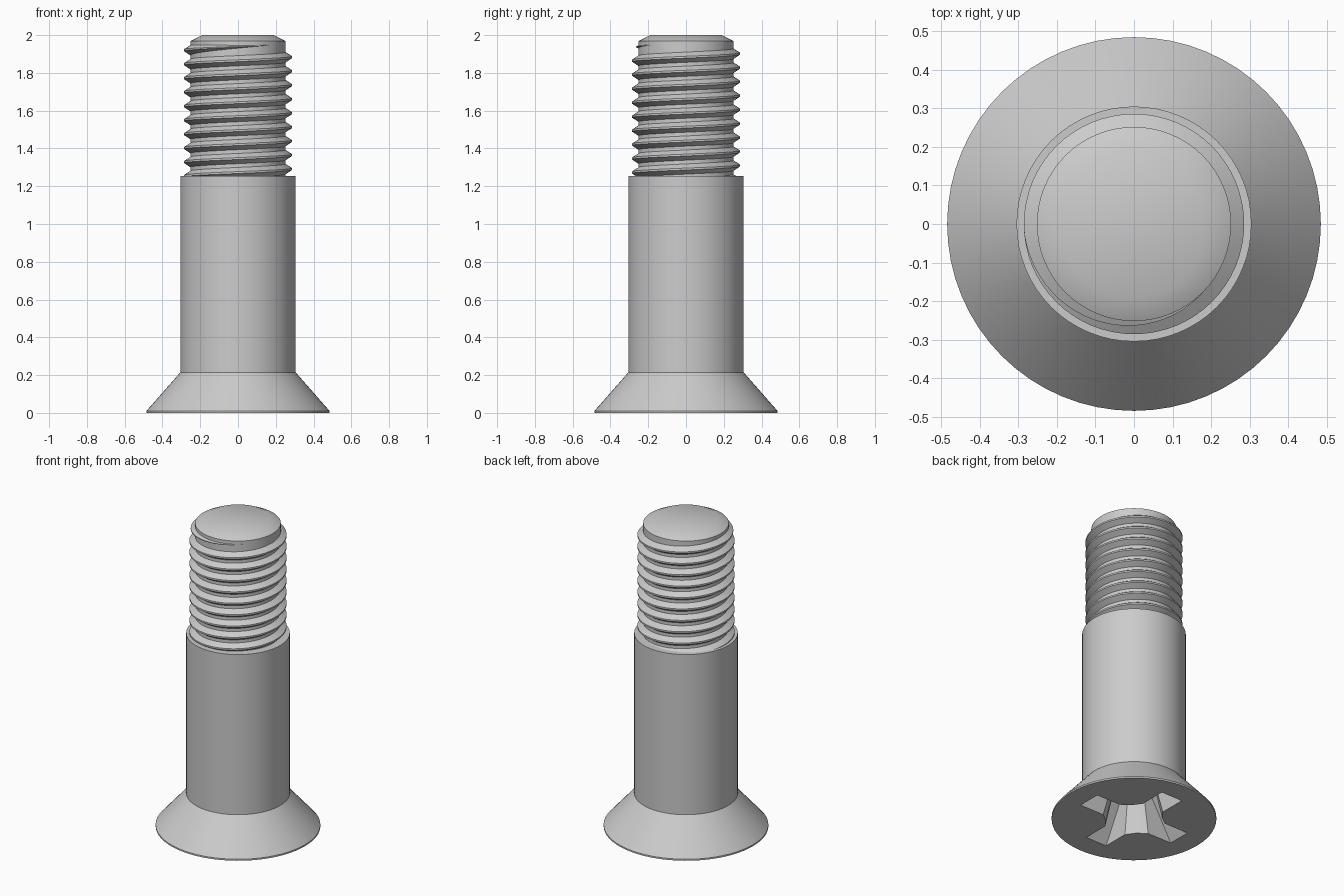
import bpy, bmesh, math

SEGMENTS = 64
PITCH = 0.074
ROOT_R, CREST_R = 0.252, 0.286

if "Cube" in bpy.data.objects:
    bpy.data.objects.remove(bpy.data.objects["Cube"])

steel = bpy.data.materials.new("grey_steel")
steel.use_nodes = True
steel.diffuse_color = (0.6, 0.6, 0.6, 1)
steel.node_tree.nodes["Principled BSDF"].inputs["Base Color"].default_value = (0.6, 0.6, 0.6, 1)


def loft(name, loops, closed=True):
    """Skin a list of point loops and cap both ends."""
    bm = bmesh.new()
    rings = [[bm.verts.new(p) for p in loop] for loop in loops]
    for a, b in zip(rings, rings[1:]):
        n = len(a)
        for i in range(n):
            j = (i + 1) % n
            bm.faces.new((a[i], a[j], b[j], b[i]))
    bm.faces.new(rings[0])
    bm.faces.new(rings[-1])
    bmesh.ops.recalc_face_normals(bm, faces=bm.faces)
    mesh = bpy.data.meshes.new(name)
    bm.to_mesh(mesh)
    bm.free()
    mesh.materials.append(steel)
    obj = bpy.data.objects.new(name, mesh)
    bpy.context.collection.objects.link(obj)
    return obj


def smooth(obj):
    bpy.ops.object.select_all(action="DESELECT")
    obj.select_set(True)
    bpy.context.view_layer.objects.active = obj
    bpy.ops.object.shade_smooth_by_angle(angle=math.radians(30))


def circle(r, z):
    steps = [2 * math.pi * i / SEGMENTS for i in range(SEGMENTS)]
    return [(r * math.cos(a), r * math.sin(a), z) for a in steps]


def cross(reach, half, inner, corner, z):
    """Four-armed outline with blunt inner corners."""
    arm = [(reach, -half), (reach, half), (inner, half), (corner, corner), (half, inner)]
    pts = []
    for _ in range(4):
        pts += [(x, y, z) for x, y in arm]
        arm = [(-y, x) for x, y in arm]
    return pts


# Countersunk head, shank, thread core and chamfered tip in one turned body
profile = [(0.485, 0), (0.485, 0.01), (0.305, 0.215), (0.305, 1.255),
           (ROOT_R, 1.255), (ROOT_R, 1.968), (0.19, 2)]
body = loft("screw_body", [circle(r, z) for r, z in profile])

# Tapered cross recess in the underside of the head
cutter = loft("recess_cutter", [cross(0.36, 0.078, 0.178, 0.12, -0.02),
                                cross(0.17, 0.05, 0.115, 0.08, 0.25)])
cut = body.modifiers.new("cross_recess", "BOOLEAN")
cut.object = cutter
cut.solver = "EXACT"
smooth(body)
bpy.ops.object.modifier_move_to_index(modifier=cut.name, index=0)
bpy.ops.object.modifier_apply(modifier=cut.name)
bpy.data.objects.remove(cutter)
smooth(body)

# Right-handed helical thread, starting inside the shank and fading out at the tip
END = math.radians(315)
FADE = math.radians(130)
TURNS = 10
sections = []
for i in range(TURNS * SEGMENTS + 1):
    a = END - 2 * math.pi * (TURNS - i / SEGMENTS)
    z = 1.92 + PITCH * (a - math.pi) / (2 * math.pi)
    size = max(0.02, min(1, (END - a) / FADE))
    base = ROOT_R - 0.006
    crest = ROOT_R + (CREST_R - ROOT_R) * size
    section = [(base, -0.031), (crest, -0.005), (crest, 0.005), (base, 0.031)]
    sections.append([(r * math.cos(a), r * math.sin(a), z + h * size) for r, h in section])
smooth(loft("screw_thread", sections))
